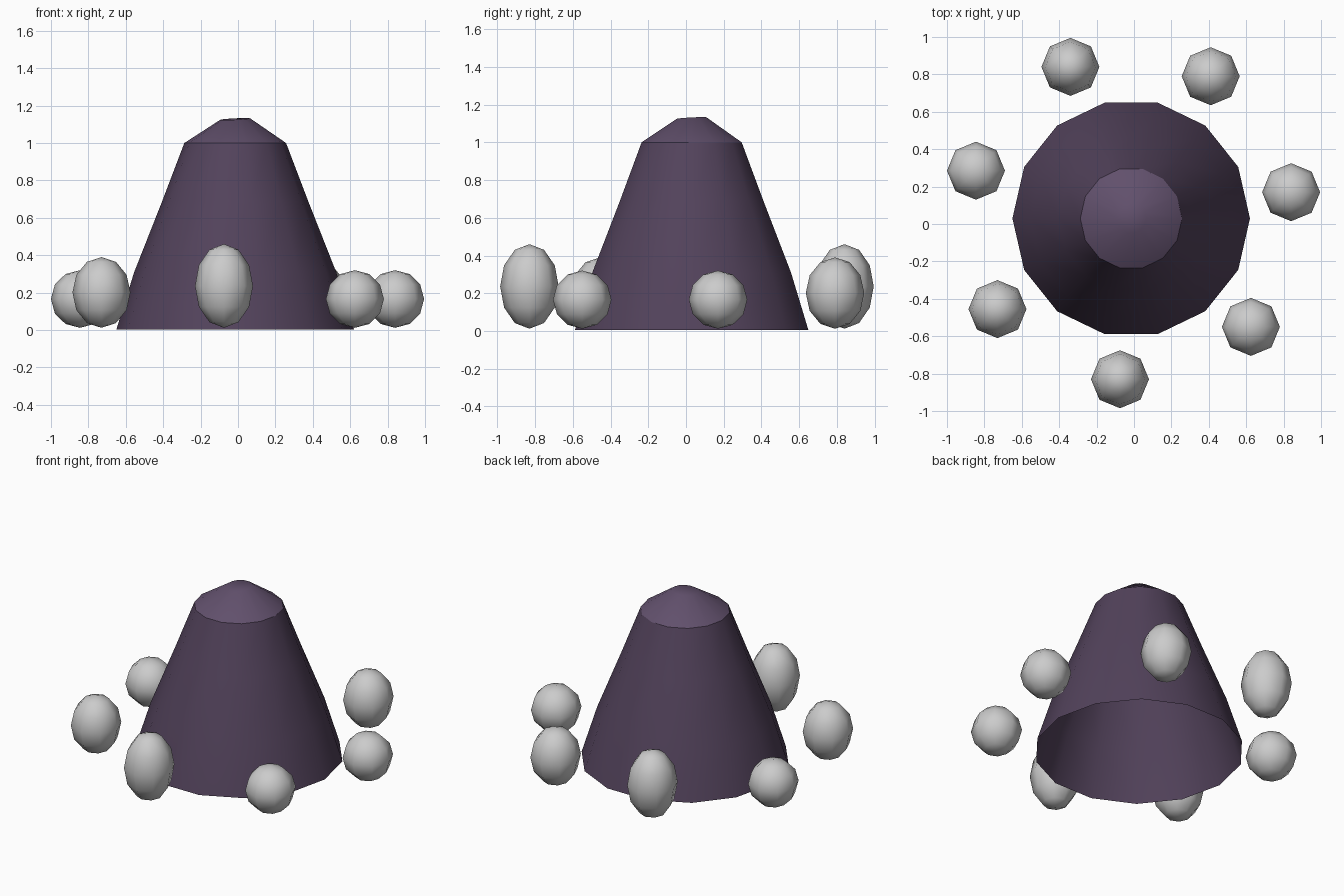
import bpy, bmesh
from math import sin, cos, tau

if "Cube" in bpy.data.objects:
    bpy.data.objects.remove(bpy.data.objects["Cube"])

SIDES = 14
CX, CY = -0.015, 0.03


def material(name, rgb):
    m = bpy.data.materials.new(name)
    m.diffuse_color = (*rgb, 1)
    m.use_nodes = True
    m.node_tree.nodes["Principled BSDF"].inputs["Base Color"].default_value = m.diffuse_color
    return m


def add_object(name, bm, mat=None):
    bmesh.ops.recalc_face_normals(bm, faces=bm.faces)
    for f in bm.faces:
        f.smooth = True
    mesh = bpy.data.meshes.new(name)
    bm.to_mesh(mesh)
    bm.free()
    if mat:
        mesh.materials.append(mat)
    obj = bpy.data.objects.new(name, mesh)
    bpy.context.collection.objects.link(obj)
    return obj


def lathe(name, profile, mat, closed_top=False):
    """Faceted ring stack; each profile entry is radius, height, tilt."""
    bm = bmesh.new()
    rings = []
    for r, z, tilt in profile:
        ring = []
        for i in range(SIDES):
            a = tau * i / SIDES
            x, y = r * cos(a), r * sin(a)
            ring.append(bm.verts.new((CX + x, CY + y, z + tilt * (x + y))))
        rings.append(ring)
    for low, high in zip(rings, rings[1:]):
        for i in range(SIDES):
            j = (i + 1) % SIDES
            bm.faces.new((low[i], low[j], high[j], high[i]))
    if closed_top:
        bm.faces.new(rings[-1])
    return add_object(name, bm, mat)


def boulder(name, x, y, top, radius=0.155, bottom=0.012):
    """Low-poly ball stretched upwards to the given top height."""
    bm = bmesh.new()
    bmesh.ops.create_uvsphere(bm, u_segments=8, v_segments=6, radius=1)
    half = (top - bottom) / 2
    bmesh.ops.scale(bm, vec=(radius, radius, half), verts=bm.verts)
    bmesh.ops.translate(bm, vec=(x, y, bottom + half), verts=bm.verts)
    return add_object(name, bm)


# Hollow mound, open underneath
lathe("mound", [(0.635, 0.004, 0), (0.54, 0.31, 0), (0.39, 0.69, 0), (0.272, 1.0, 0)],
      material("dark_purple", (0.085, 0.055, 0.105)))

# Blunt, slightly tilted peak
lathe("peak", [(0.272, 1.0, 0), (0.08, 1.128, 0.05)],
      material("light_purple", (0.12, 0.08, 0.15)), closed_top=True)

# Ring of seven boulders: x, y, top height
BOULDERS = [
    (0.84, 0.17, 0.32), (0.41, 0.79, 0.39), (-0.34, 0.84, 0.46),
    (-0.845, 0.285, 0.32), (-0.73, -0.455, 0.39), (-0.075, -0.83, 0.46),
    (0.625, -0.55, 0.32),
]
for n, (x, y, top) in enumerate(BOULDERS, 1):
    boulder(f"boulder_{n}", x, y, top)
